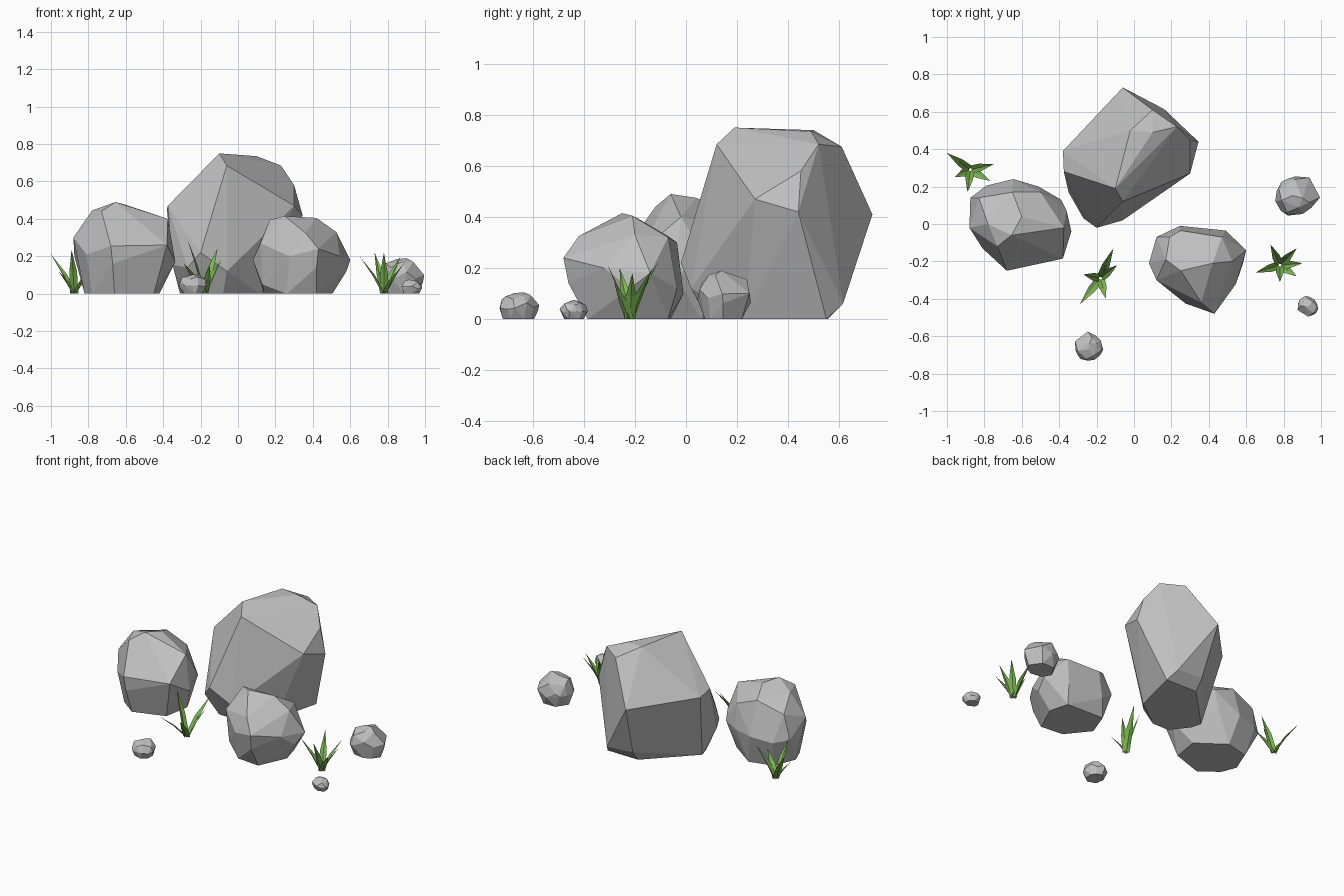
import bpy
import bmesh
from math import radians
from mathutils import Vector, Matrix

default_cube = bpy.data.objects.get("Cube")
if default_cube:
    bpy.data.objects.remove(default_cube, do_unlink=True)


def make_material(name, red, green, blue):
    material = bpy.data.materials.new(name)
    material.use_nodes = True
    colour = (red, green, blue, 1)
    material.diffuse_color = colour
    shader = material.node_tree.nodes["Principled BSDF"]
    shader.inputs["Base Color"].default_value = colour
    shader.inputs["Roughness"].default_value = .9
    return material


stone_grey = make_material("stone_grey", .53, .53, .53)
grass_green = make_material("grass_green", .21, .49, .09)


def add_object(name, bm, material):
    mesh = bpy.data.meshes.new(name)
    bm.to_mesh(mesh)
    bm.free()
    mesh.materials.append(material)
    item = bpy.data.objects.new(name, mesh)
    bpy.context.scene.collection.objects.link(item)
    return item


def add_rock(name, corners):
    """Chiselled stone: the convex hull of its corners, nearly flat facets merged."""
    bm = bmesh.new()
    for corner in corners:
        bm.verts.new(corner)
    bmesh.ops.convex_hull(bm, input=bm.verts[:])
    loose = [v for v in bm.verts if not v.link_faces]
    bmesh.ops.delete(bm, geom=loose, context='VERTS')
    bmesh.ops.dissolve_limit(bm, angle_limit=radians(5), verts=bm.verts[:], edges=bm.edges[:])
    bmesh.ops.recalc_face_normals(bm, faces=bm.faces[:])
    return add_object(name, bm, stone_grey)


def fit_corners(corners, turn, low, high):
    """Spin a set of corners about z and fit it into a box."""
    spin = Matrix.Rotation(radians(turn), 3, 'Z')
    turned = [spin @ Vector(c) for c in corners]
    lows = [min(c[i] for c in turned) for i in range(3)]
    highs = [max(c[i] for c in turned) for i in range(3)]
    return [[low[i] + (high[i] - low[i]) * (c[i] - lows[i]) / (highs[i] - lows[i])
             for i in range(3)] for c in turned]


def add_tuft(name, centre, tips, width=.055):
    """Grass tuft: each blade is a bent, folded leaf running from the root to its tip."""
    bm = bmesh.new()
    up = Vector((0, 0, 1))
    for tip in tips:
        tip = Vector(tip)
        root = Vector((centre[0], centre[1], 0))
        lean = Vector((tip.x - root.x, tip.y - root.y, 0))
        out = lean.normalized()
        side = out.cross(up) * width / 2
        middle = root + lean * .42 + up * tip.z * .5
        rows = []
        for point, scale in ((root, .8), (middle, .75)):
            rows.append([bm.verts.new(point - side * scale),
                         bm.verts.new(point + out * .008),
                         bm.verts.new(point + side * scale)])
        end = bm.verts.new(tip)
        for i in range(2):
            bm.faces.new((rows[0][i], rows[0][i + 1], rows[1][i + 1], rows[1][i]))
            bm.faces.new((rows[1][i], rows[1][i + 1], end))
    return add_object(name, bm, grass_green)


# Tall boulder at the back
add_rock("tall_boulder", [
    (-.1, .19, .75), (.1, .49, .735), (-.06, .12, .685), (-.02, .5, .74),
    (.1, .61, .675), (.23, .52, .685), (.3, .45, .58), (.345, .44, .42),
    (.3, .27, .47), (-.375, .28, .47), (-.38, .39, .45), (-.06, .73, .41),
    (-.18, .46, .615), (-.2, -.02, .22), (-.06, .02, .12), (-.35, .17, .155),
    (-.27, .03, .14), (.16, .615, .06), (-.03, .61, .07), (-.31, .27, 0),
    (-.29, .2, 0), (-.2, .085, 0), (-.08, .085, 0), (.12, .23, 0),
    (.2, .55, 0), (-.03, .555, 0)])

# Rounded boulder on the -x side
rounded = [
    (-.655, -.06, .49), (-.6, .04, .475), (-.78, 0, .445), (-.73, -.12, .44),
    (-.65, .17, .42), (-.83, .14, .36), (-.88, -.02, .3), (-.875, .14, .2),
    (-.68, -.25, .255), (-.375, -.02, .4), (-.5, .17, .36), (-.36, .07, .25),
    (-.335, -.04, .17), (-.38, -.185, .26), (-.645, .24, .2), (-.79, .205, .18),
    (-.81, -.13, .21), (-.39, .13, .2), (-.67, -.24, .16), (-.51, .2, .2),
    (-.82, 0, 0), (-.76, .15, 0), (-.6, .19, 0),
    (-.42, .06, 0), (-.45, -.12, 0), (-.66, -.19, 0), (-.78, -.1, 0)]
add_rock("right_boulder", rounded)

# Faceted boulder on the +x side
add_rock("left_boulder", [
    (.25, -.25, .415), (.42, -.21, .405), (.17, -.19, .395), (.19, -.07, .325),
    (.47, -.07, .32), (.525, -.2, .33), (.6, -.14, .18), (.545, -.32, .2),
    (.43, -.48, .24), (.42, -.46, .14), (.275, -.425, .2), (.36, -.42, .325),
    (.12, -.3, .27), (.08, -.21, .18), (.12, -.07, .2), (.245, -.01, .1),
    (.49, -.035, .12), (.25, -.035, .3), (.13, -.28, .05), (.58, -.22, .12),
    (.14, -.22, 0), (.2, -.06, 0), (.47, -.07, 0), (.505, -.2, 0),
    (.42, -.385, 0), (.26, -.37, 0)])

# Small stones share the rounded form, turned and scaled
add_rock("small_stone", fit_corners(rounded, 100, (.755, .045, 0), (.995, .255, .19)))
add_rock("front_pebble", fit_corners(rounded, 200, (-.315, -.73, 0), (-.165, -.575, .105)))
add_rock("side_pebble", fit_corners(rounded, 310, (.875, -.495, 0), (.985, -.385, .075)))

# Grass tufts
add_tuft("right_grass", (-.875, .29), [
    (-1, .38, .21), (-.89, .17, .235), (-.75, .32, .2), (-.77, .23, .15),
    (-.96, .25, .12)])
add_tuft("middle_grass", (-.18, -.29), [
    (-.11, -.13, .24), (-.29, -.43, .16), (-.15, -.4, .15), (-.27, -.27, .29),
    (-.09, -.22, .18)])
add_tuft("left_grass", (.78, -.22), [
    (.65, -.26, .2), (.73, -.11, .22), (.87, -.13, .2), (.9, -.21, .18),
    (.87, -.28, .14), (.78, -.31, .22)])
